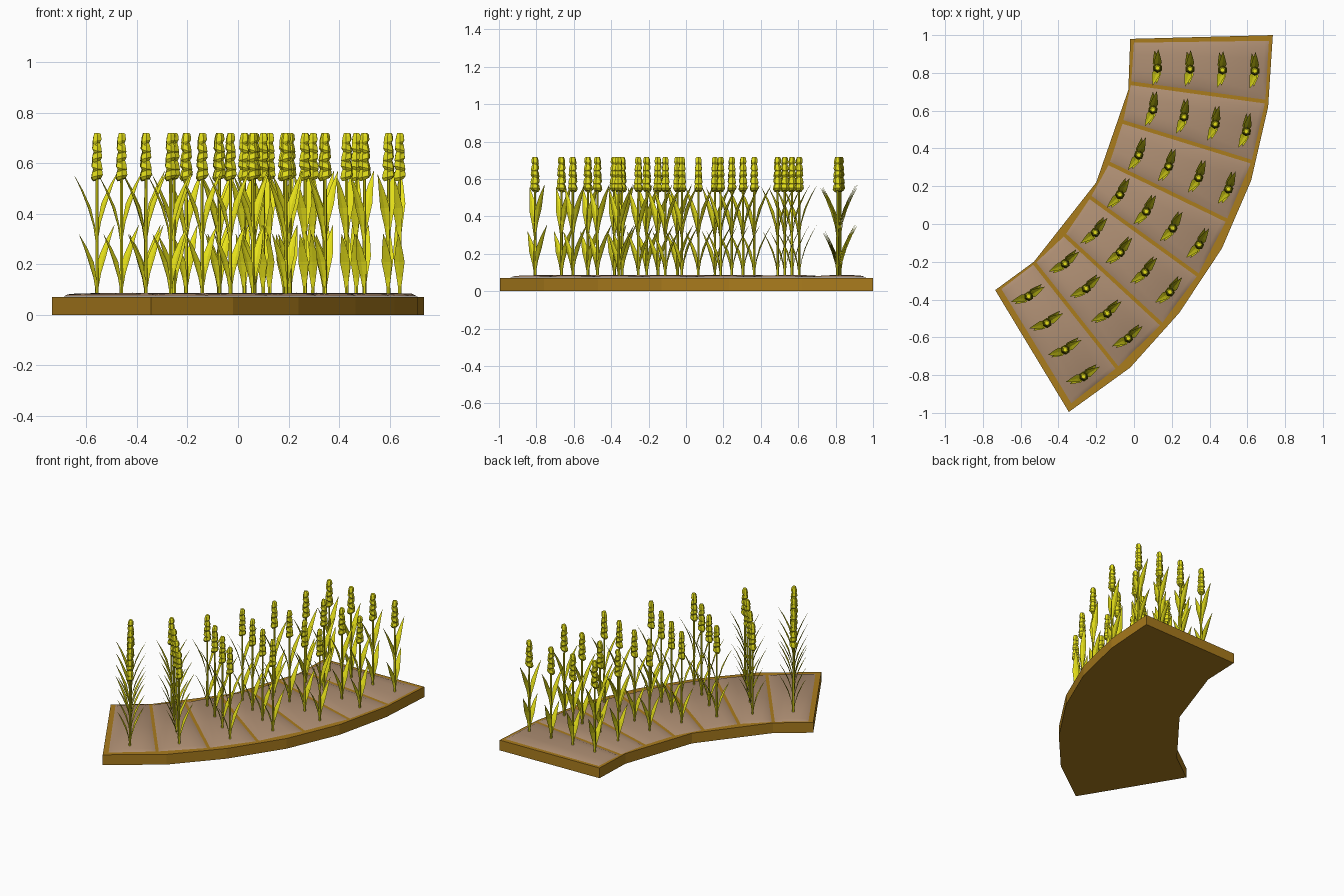
import bpy, bmesh, math
from mathutils import Vector

if "Cube" in bpy.data.objects:
    bpy.data.objects.remove(bpy.data.objects["Cube"])


def material(name, rgb):
    m = bpy.data.materials.new(name)
    m.diffuse_color = (*rgb, 1)
    m.use_nodes = True
    m.node_tree.nodes["Principled BSDF"].inputs["Base Color"].default_value = m.diffuse_color
    return m


WOOD = material("wood", (0.40, 0.20, 0.012))
SOIL = material("soil", (0.42, 0.27, 0.17))
WHEAT = material("wheat", (0.80, 0.76, 0.01))


def to_mesh(bm, name, mat):
    bmesh.ops.recalc_face_normals(bm, faces=bm.faces[:])
    me = bpy.data.meshes.new(name)
    bm.to_mesh(me)
    bm.free()
    me.materials.append(mat)
    return me


def add(name, me, loc=(0, 0, 0), rot=0):
    ob = bpy.data.objects.new(name, me)
    ob.location = loc
    ob.rotation_euler.z = rot
    bpy.context.collection.objects.link(ob)
    return ob


# curved planter base: outer edge then inner edge
outer = [(0.735, 1.0), (0.71, 0.62), (0.62, 0.23), (0.465, -0.13),
         (0.24, -0.47), (-0.02, -0.76), (-0.345, -0.995)]
inner = [(-0.735, -0.35), (-0.53, -0.20), (-0.20, 0.22), (-0.03, 0.71), (-0.02, 0.98)]
bm = bmesh.new()
f = bm.faces.new([bm.verts.new((x, y, 0)) for x, y in outer + inner])
top = bmesh.ops.extrude_face_region(bm, geom=[f])["geom"]
bmesh.ops.translate(bm, vec=(0, 0, 0.071),
                    verts=[g for g in top if isinstance(g, bmesh.types.BMVert)])
add("planter_base", to_mesh(bm, "planter_base", WOOD))

# soil beds: inner and outer end of each divider between the beds
in_pts = [(0.0, 0.97), (-0.015, 0.745), (-0.058, 0.54), (-0.13, 0.32),
          (-0.23, 0.14), (-0.365, -0.06), (-0.525, -0.21), (-0.71, -0.35)]
out_pts = [(0.715, 0.98), (0.695, 0.648), (0.622, 0.33), (0.49, 0.02),
           (0.338, -0.27), (0.145, -0.53), (-0.09, -0.76), (-0.34, -0.955)]
stations = [0, 0.1, 0.3, 0.5, 0.7, 0.9, 1]
rise = [0, 0.010, 0.014, 0.015, 0.014, 0.010, 0]
ends = [0, 0.03, 0.5, 0.97, 1]
end_scale = [0, 0.85, 1, 0.85, 0]
GAP = 0.010
for i in range(7):
    a, b = Vector(in_pts[i]), Vector(out_pts[i])
    c, d = Vector(in_pts[i + 1]), Vector(out_pts[i + 1])
    g1, g2 = (c - a).normalized() * GAP, (d - b).normalized() * GAP
    a, b, c, d = a + g1, b + g2, c - g1, d - g2
    bm = bmesh.new()
    grid = []
    for u, h in zip(stations, rise):
        p, q = a.lerp(c, u), b.lerp(d, u)
        grid.append([bm.verts.new((*p.lerp(q, v), 0.0725 + h * s))
                     for v, s in zip(ends, end_scale)])
    for r0, r1 in zip(grid, grid[1:]):
        for k in range(len(ends) - 1):
            bm.faces.new((r0[k], r0[k + 1], r1[k + 1], r1[k]))
    me = to_mesh(bm, "soil_bed", SOIL)
    if me.polygons[8].normal.z < 0:
        me.flip_normals()
    for p in me.polygons:
        p.use_smooth = True
    add(f"soil_bed_{i + 1}", me)


def rings_mesh(name, rings, sides):
    """Skin of stacked rings: (z, radius, tilt)."""
    bm = bmesh.new()
    rows = []
    for z, r, tilt in rings:
        row = []
        for k in range(sides):
            t = 2 * math.pi * (k + 0.5) / sides
            row.append(bm.verts.new((r * math.cos(t), 0.95 * r * math.sin(t),
                                     z + tilt * (math.cos(t) + 0.5 * math.sin(t)))))
        rows.append(row)
    for r0, r1 in zip(rows, rows[1:]):
        for k in range(sides):
            n = (k + 1) % sides
            bm.faces.new((r0[k], r0[n], r1[n], r1[k]))
    bm.faces.new(rows[0])
    bm.faces.new(rows[-1])
    return to_mesh(bm, name, WHEAT)


stem_mesh = rings_mesh("stem", [(0.08, 0.008, 0), (0.30, 0.007, 0), (0.55, 0.006, 0)], 6)

# ear: five overlapping tiers of grain, tilted alternately
tiers = []
for k in range(5):
    z, s = 0.535 + 0.035 * k, 1 - 0.06 * k
    tilt = 0.006 * (-1) ** k
    tiers += [(z, 0.018 * s, tilt), (z + 0.012, 0.027 * s, tilt), (z + 0.033, 0.023 * s, tilt)]
tiers.append((0.719, 0.012, 0))
ear_mesh = rings_mesh("ear", tiers, 6)

# leaves: folded pointed blades (base z, tip z, reach, heading in degrees)
bm = bmesh.new()
for z0, z1, reach, heading in [(0.28, 0.555, 0.092, 254), (0.30, 0.57, 0.095, 88),
                               (0.09, 0.32, 0.078, 266), (0.10, 0.355, 0.090, 100)]:
    h = math.radians(heading)
    out = Vector((math.cos(h), math.sin(h), 0))
    side = Vector((-out.y, out.x, 0))
    rows = []
    for t, w in [(0, 0.004), (0.25, 0.012), (0.52, 0.021), (0.78, 0.012), (1, 0.0008)]:
        mid = out * (0.004 + reach * t ** 1.6) + Vector((0, 0, z0 + (z1 - z0) * t))
        rows.append([bm.verts.new(mid + side * w * s - out * 0.25 * w * abs(s))
                     for s in (-1, 0, 1)])
    for r0, r1 in zip(rows, rows[1:]):
        for k in (0, 1):
            bm.faces.new((r0[k], r0[k + 1], r1[k + 1], r1[k]))
leaf_mesh = to_mesh(bm, "leaves", WHEAT)

# four plants per bed: first plant, last plant, turn in degrees
plant_rows = [((0.125, 0.825), (0.64, 0.81), 0), ((0.10, 0.605), (0.595, 0.49), -10),
              ((0.025, 0.365), (0.50, 0.185), -20), ((-0.075, 0.155), (0.345, -0.11), -29),
              ((-0.205, -0.045), (0.19, -0.36), -38), ((-0.365, -0.21), (-0.03, -0.605), -48),
              ((-0.558, -0.383), (-0.267, -0.807), -57)]
for i, (first, last, turn) in enumerate(plant_rows):
    for k in range(4):
        p = Vector(first).lerp(Vector(last), k / 3)
        for part, me in (("stem", stem_mesh), ("ear", ear_mesh), ("leaves", leaf_mesh)):
            add(f"wheat_{part}_{i + 1}_{k + 1}", me, (p.x, p.y, 0), math.radians(turn))
